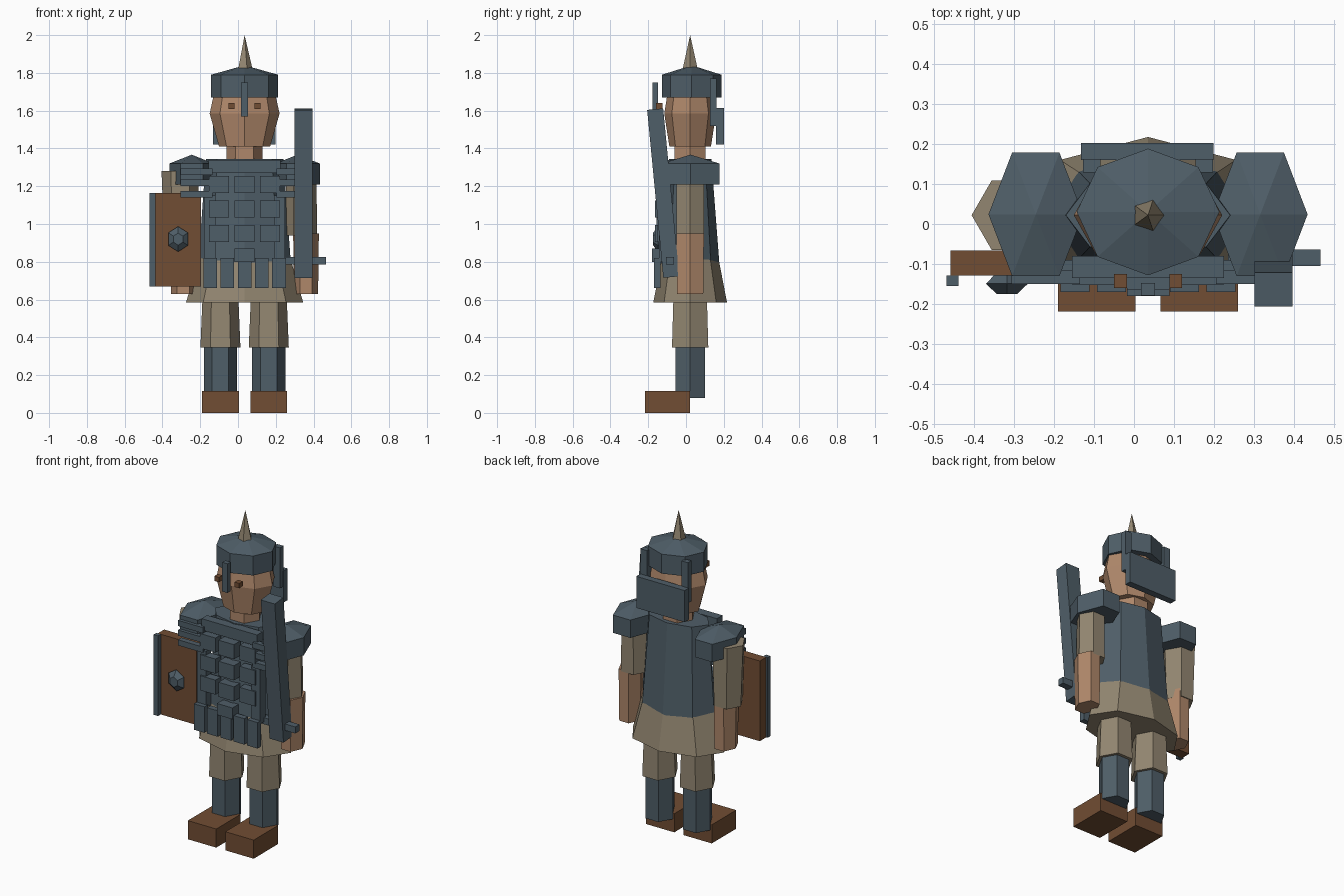
import bpy, bmesh, math
from mathutils import Matrix, Vector

if "Cube" in bpy.data.objects:
    bpy.data.objects.remove(bpy.data.objects["Cube"])

CX, CY = 0.035, 0.022  # body axis


def material(name, rgb):
    m = bpy.data.materials.new(name)
    m.diffuse_color = (*rgb, 1)
    m.use_nodes = True
    m.node_tree.nodes["Principled BSDF"].inputs["Base Color"].default_value = m.diffuse_color
    return m


STEEL = material("steel", (0.078, 0.112, 0.138))
CLOTH = material("tan cloth", (0.29, 0.24, 0.165))
SKIN = material("skin", (0.43, 0.245, 0.145))
LEATHER = material("brown leather", (0.165, 0.074, 0.033))


def finish(bm, name, mat):
    bmesh.ops.recalc_face_normals(bm, faces=bm.faces)
    mesh = bpy.data.meshes.new(name)
    bm.to_mesh(mesh)
    bm.free()
    mesh.materials.append(mat)
    ob = bpy.data.objects.new(name, mesh)
    bpy.context.collection.objects.link(ob)
    return ob


def box(name, mat, x, y, z, tilt=0):
    """Box from (min, max) pairs, optionally tilted about x."""
    bm = bmesh.new()
    bmesh.ops.create_cube(bm, size=1)
    size = Vector((x[1] - x[0], y[1] - y[0], z[1] - z[0]))
    mid = Vector((sum(x) / 2, sum(y) / 2, sum(z) / 2))
    bmesh.ops.scale(bm, vec=size, verts=bm.verts)
    bmesh.ops.transform(bm, matrix=Matrix.Translation(mid) @ Matrix.Rotation(tilt, 4, 'X'), verts=bm.verts)
    return finish(bm, name, mat)


def loft(name, mat, center, sides, rings, apex=None, turn=0):
    """Stack of elliptical rings (z, rx, ry), closed flat or with an apex."""
    bm = bmesh.new()
    loops = []
    for z, rx, ry in rings:
        angles = [turn + 2 * math.pi * i / sides for i in range(sides)]
        loops.append([bm.verts.new((center[0] + rx * math.cos(a), center[1] + ry * math.sin(a), z)) for a in angles])
    for low, high in zip(loops, loops[1:]):
        for i in range(sides):
            j = (i + 1) % sides
            bm.faces.new((low[i], low[j], high[j], high[i]))
    bm.faces.new(loops[0][::-1])
    if apex is None:
        bm.faces.new(loops[-1])
    else:
        tip = bm.verts.new((center[0], center[1], apex))
        for i in range(sides):
            bm.faces.new((loops[-1][i], loops[-1][(i + 1) % sides], tip))
    return finish(bm, name, mat)


# Legs, feet and shoulders, mirrored about the body axis
for side, s in (("left", -1), ("right", 1)):
    leg = CX + s * 0.128
    box(f"{side}_boot", LEATHER, (leg - 0.097, leg + 0.097), (-0.218, 0.02), (0, 0.115))
    loft(f"{side}_greave", STEEL, (leg, CY), 6, [(0.08, 0.088, 0.09), (0.40, 0.088, 0.09)])
    loft(f"{side}_trouser", CLOTH, (leg, CY), 6, [(0.345, 0.106, 0.111), (0.68, 0.092, 0.1)])
    loft(f"{side}_shoulder_guard", STEEL, (CX + s * 0.28, 0.024), 6,
         [(1.21, 0.118, 0.178), (1.32, 0.118, 0.178)], apex=1.367)
    loft(f"{side}_forearm", SKIN, (CX + s * 0.325, CY), 6,
         [(0.63, 0.064, 0.08), (0.95, 0.068, 0.084)])

# Sleeves
loft("left_sleeve", CLOTH, (-0.305, CY), 6, [(0.90, 0.085, 0.09), (1.28, 0.1, 0.1)])
loft("right_sleeve", CLOTH, (0.335, CY), 6, [(0.94, 0.084, 0.084), (1.26, 0.08, 0.084)])

# Tunic skirt and body armour
loft("tunic_skirt", CLOTH, (CX, CY), 8, [(0.585, 0.31, 0.195), (0.86, 0.23, 0.142)])
loft("body_armour", STEEL, (CX, CY), 8, [(0.72, 0.25, 0.16), (1.345, 0.205, 0.112)])

# Chest plates in a grid
for row, z in enumerate((0.905, 1.035, 1.165)):
    for col in (-1, 0, 1):
        x = CX + col * 0.135
        front = -0.165 if col == 0 else -0.152
        box(f"chest_plate_{row}_{col + 1}", STEEL, (x - 0.053, x + 0.053), (front, -0.10), (z, z + 0.09))

# Upper chest panel and side bands
box("upper_chest_panel", STEEL, (-0.155, 0.225), (-0.135, -0.08), (1.27, 1.34))
box("belt_plate", STEEL, (-0.018, 0.088), (-0.18, -0.12), (0.80, 0.87))
for side, s in (("left", -1), ("right", 1)):
    for i, z in enumerate((1.14, 1.2, 1.26)):
        x = CX + s * 0.255
        box(f"{side}_chest_band_{i}", STEEL, (x - 0.085, x + 0.085), (-0.15, -0.115), (z, z + 0.035))
    x = CX + s * 0.185
    box(f"{side}_chest_edge", STEEL, (x - 0.03, x + 0.03), (-0.142, -0.09), (0.8, 1.15))

# Hanging skirt strips
for i in range(5):
    x = CX + (i - 2) * 0.091
    box(f"skirt_strip_{i}", STEEL, (x - 0.036, x + 0.036), (-0.17, -0.135), (0.66, 0.82))

# Neck, head and eyes
loft("neck", SKIN, (CX, CY), 6, [(1.32, 0.095, 0.095), (1.44, 0.095, 0.095)])
loft("head", SKIN, (CX, CY), 8, [(1.41, 0.135, 0.11), (1.585, 0.185, 0.137), (1.69, 0.162, 0.12)])
for side, s in (("left", -1), ("right", 1)):
    x = CX + s * 0.069
    box(f"{side}_eye", LEATHER, (x - 0.016, x + 0.016), (-0.16, -0.125), (1.61, 1.64))

# Helmet with spike, nose guard and neck guard
loft("helmet", STEEL, (CX, 0.03), 8, [(1.67, 0.178, 0.158), (1.79, 0.178, 0.158)], apex=1.84)
loft("helmet_spike", CLOTH, (CX, CY), 5, [(1.815, 0.043, 0.043)], apex=2.0)
box("nose_guard", STEEL, (0.017, 0.053), (-0.178, -0.147), (1.57, 1.75))
box("neck_guard", STEEL, (-0.132, 0.198), (0.16, 0.202), (1.42, 1.615))
for side, s in (("left", -1), ("right", 1)):
    x = CX + s * 0.14
    box(f"{side}_guard_strap", STEEL, (x - 0.022, x + 0.022), (0.128, 0.162), (1.52, 1.77))

# Shield with edge strip and boss
box("shield", LEATHER, (-0.458, -0.195), (-0.128, -0.066), (0.67, 1.165))
box("shield_edge", STEEL, (-0.468, -0.438), (-0.155, -0.128), (0.67, 1.165))
boss = loft("shield_boss", STEEL, (0, 0), 6,
            [(-0.03, 0.03, 0.03), (0, 0.067, 0.067), (0.026, 0.032, 0.032)], turn=math.pi / 6)
boss.data.transform(Matrix.Translation((-0.317, -0.149, 0.92))
                    @ Matrix.Rotation(math.pi / 2, 4, 'X') @ Matrix.Scale(0.9, 4, (1, 0, 0)))

# Sword held upright, leaning forward
box("sword_blade", STEEL, (0.30, 0.395), (-0.163, -0.078), (0.717, 1.61), tilt=math.radians(5.5))
box("sword_guard", STEEL, (0.235, 0.465), (-0.105, -0.064), (0.785, 0.825))
